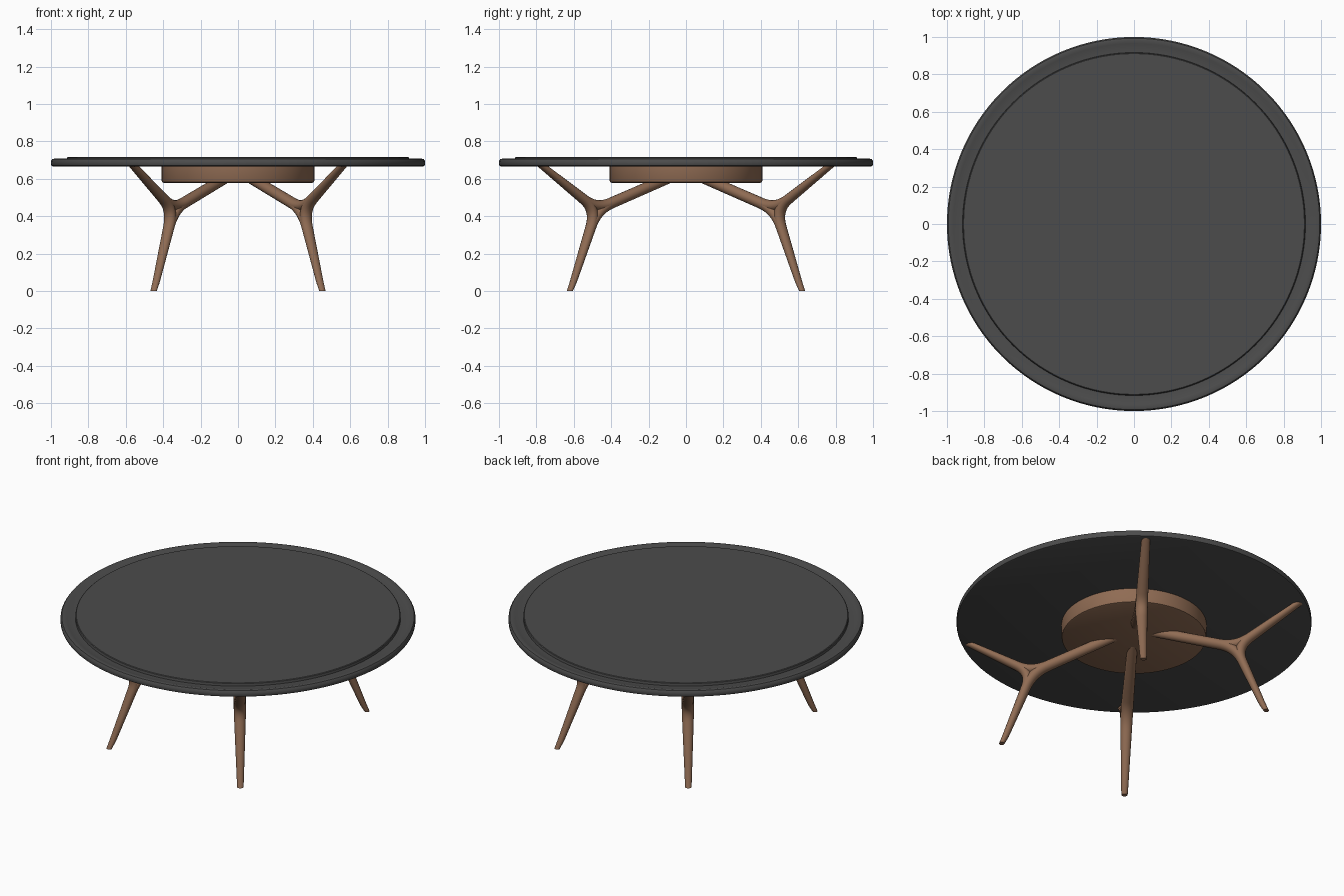
import bpy, bmesh, math
from mathutils import Vector

if "Cube" in bpy.data.objects:
    bpy.data.objects.remove(bpy.data.objects["Cube"], do_unlink=True)


def material(name, color):
    m = bpy.data.materials.new(name)
    m.use_nodes = True
    m.diffuse_color = color
    m.node_tree.nodes["Principled BSDF"].inputs["Base Color"].default_value = color
    return m


charcoal = material("charcoal", (0.072, 0.072, 0.072, 1))
wood = material("brown wood", (0.28, 0.15, 0.088, 1))


def finish(bm, name, mat, angle=35):
    bmesh.ops.recalc_face_normals(bm, faces=bm.faces)
    mesh = bpy.data.meshes.new(name)
    bm.to_mesh(mesh)
    bm.free()
    mesh.materials.append(mat)
    ob = bpy.data.objects.new(name, mesh)
    bpy.context.collection.objects.link(ob)
    bpy.ops.object.select_all(action="DESELECT")
    ob.select_set(True)
    bpy.context.view_layer.objects.active = ob
    bpy.ops.object.shade_smooth_by_angle(angle=math.radians(angle))
    return ob


def lathe(name, profile, mat, steps=128):
    """Spin a radius/height profile around the z axis."""
    bm = bmesh.new()
    verts = [bm.verts.new((r, 0, z)) for r, z in profile]
    edges = [bm.edges.new(pair) for pair in zip(verts, verts[1:])]
    bmesh.ops.spin(bm, geom=verts + edges, cent=(0, 0, 0), axis=(0, 0, 1),
                   angle=math.tau, steps=steps, use_merge=True)
    bmesh.ops.remove_doubles(bm, verts=bm.verts, dist=0.0001)
    return finish(bm, name, mat)


# Round top: raised centre panel, shallow dished rim, rounded edge
lathe("table_top", [(0, .716), (.911, .716), (.915, .713), (.917, .698),
                    (.94, .699), (.965, .704), (.982, .708), (.993, .705),
                    (1, .695), (1, .677), (.997, .67), (.99, .667), (0, .667)], charcoal)

# Drum under the top
lathe("centre_drum", [(0, .668), (.408, .668), (.408, .588), (.405, .582),
                      (.399, .579), (0, .579)], wood)

# Branch ends in the leg plane: radius, height, half thickness, half width
FOOT = (.768, -.01, .016, .018)
ARM = (.975, .685, .016, .024)
INNER = (.05, .627, .029, .027)
HUB = (.592, .436, .030, .036)
FILLET = .10
SIDES = 16


def bent_path(a, b):
    """Stations from a to b, rounded where the path turns at the hub."""
    a, hub, b = Vector(a), Vector(HUB), Vector(b)
    start = hub.lerp(a, FILLET / (a - hub).length)
    end = hub.lerp(b, FILLET / (b - hub).length)
    path = [a.lerp(start, i / 6) for i in range(6)]
    for i in range(11):
        t = i / 10
        path.append(start.lerp(hub, t).lerp(hub.lerp(end, t), t))
    return path + [end.lerp(b, i / 6) for i in range(1, 7)]


def sweep(bm, path, angle):
    """Skin an oval section along a path lying in a vertical radial plane."""
    out = Vector((math.cos(angle), math.sin(angle), 0))
    side = Vector((-out.y, out.x, 0))
    up = Vector((0, 0, 1))
    rings = []
    for i, p in enumerate(path):
        d = path[min(i + 1, len(path) - 1)] - path[max(i - 1, 0)]
        tangent = (out * d[0] + up * d[1]).normalized()
        normal = tangent.cross(side)
        ring = []
        for k in range(SIDES):
            t = math.tau * k / SIDES
            v = (out * p[0] + up * p[1] + normal * p[2] * math.cos(t)
                 + side * p[3] * math.sin(t))
            v.z = max(v.z, 0)
            ring.append(bm.verts.new(v))
        rings.append(ring)
    for r0, r1 in zip(rings, rings[1:]):
        for k in range(SIDES):
            n = (k + 1) % SIDES
            bm.faces.new((r0[k], r0[n], r1[n], r1[k]))
    bm.faces.new(rings[0])
    bm.faces.new(rings[-1])


# Four three-branched legs
lean = math.radians(54)
for name, angle in (("back_left_leg", lean), ("back_right_leg", math.pi - lean),
                    ("front_right_leg", math.pi + lean), ("front_left_leg", -lean)):
    bm = bmesh.new()
    for a, b in ((FOOT, ARM), (FOOT, INNER), (ARM, INNER)):
        sweep(bm, bent_path(a, b), angle)
    finish(bm, name, wood, 50)
